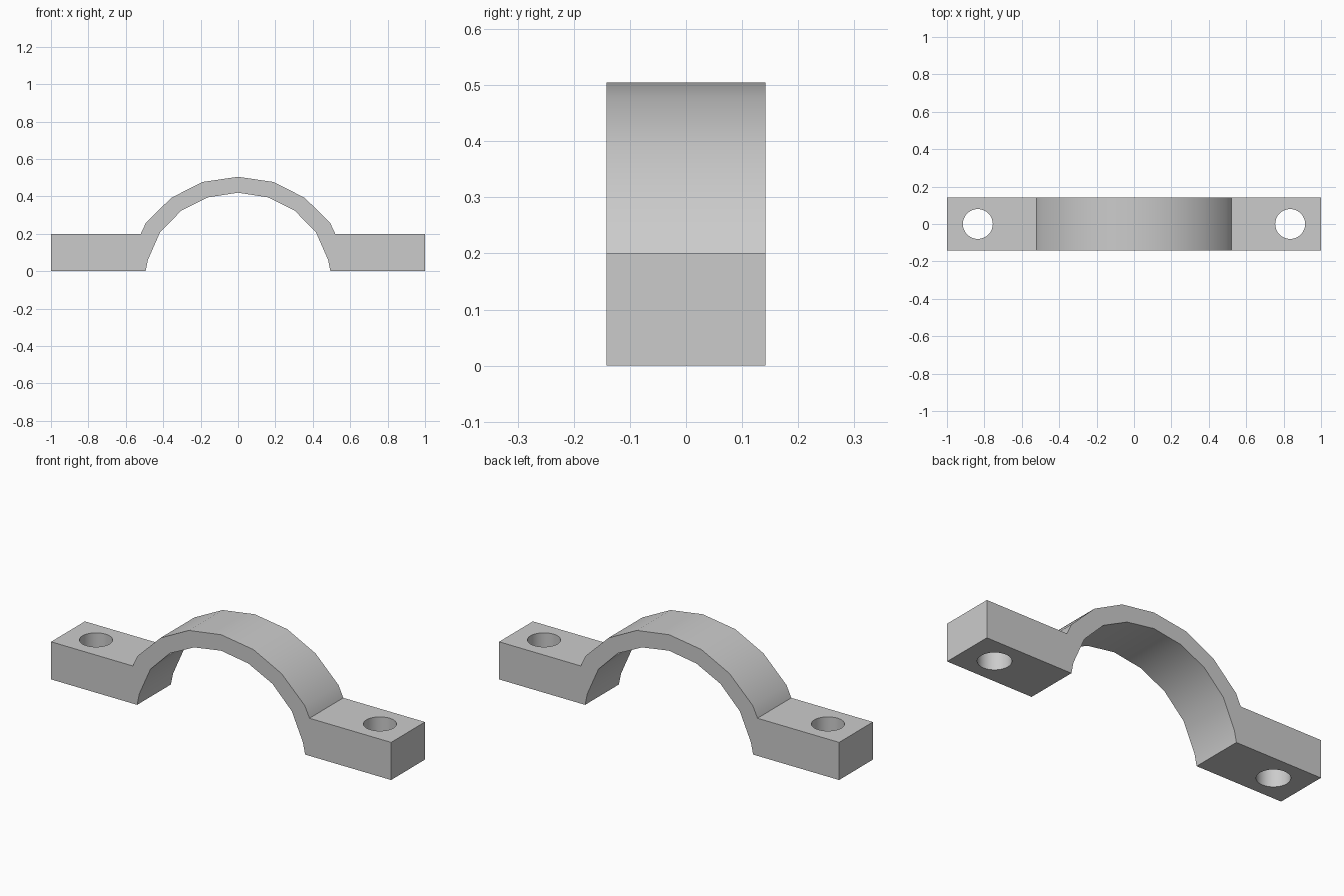
import bpy
import bmesh
import math

cube = bpy.data.objects.get("Cube")
if cube:
    bpy.data.objects.remove(cube, do_unlink=True)

HALF_DEPTH = 0.142
FOOT_HEIGHT = 0.2
HOLE_X, HOLE_RADIUS = 0.835, 0.08

# Plain grey material
grey = bpy.data.materials.new("plain_grey")
grey.use_nodes = True
colour = (0.6, 0.6, 0.6, 1.0)
grey.diffuse_color = colour
grey.node_tree.nodes["Principled BSDF"].inputs["Base Color"].default_value = colour


def mirrored(half):
    """Reflect a right-hand outline, running from the centre outward, to both sides."""
    return [(-x, z) for x, z in reversed(half) if x > 0] + half


# Clamp outline: arch top with feet, then arch underside
outer = mirrored([(0, 0.505), (0.19, 0.477), (0.356, 0.393), (0.492, 0.26),
                  (0.52, FOOT_HEIGHT), (1, FOOT_HEIGHT), (1, 0)])
inner = mirrored([(0, 0.42), (0.16, 0.395), (0.302, 0.325), (0.416, 0.21),
                  (0.482, 0.06), (0.494, 0)])
outline = outer + inner[::-1]

# Strap clamp body, extruded front to back
bm = bmesh.new()
front = bm.faces.new([bm.verts.new((x, -HALF_DEPTH, z)) for x, z in outline])
extruded = bmesh.ops.extrude_face_region(bm, geom=[front])["geom"]
bmesh.ops.translate(bm, vec=(0, 2 * HALF_DEPTH, 0),
                    verts=[v for v in extruded if isinstance(v, bmesh.types.BMVert)])
bmesh.ops.recalc_face_normals(bm, faces=bm.faces)
mesh = bpy.data.meshes.new("strap_clamp")
bm.to_mesh(mesh)
bm.free()
clamp = bpy.data.objects.new("strap_clamp", mesh)
bpy.context.collection.objects.link(clamp)
mesh.materials.append(grey)

# Screw holes through both feet
for side, name in ((-1, "right"), (1, "left")):
    bpy.ops.mesh.primitive_cylinder_add(vertices=32, radius=HOLE_RADIUS, depth=1,
                                        location=(side * HOLE_X, 0, FOOT_HEIGHT / 2))
    cutter = bpy.context.object
    cutter.name = name + "_hole_cutter"
    cutter.hide_render = True
    cutter.data.materials.append(grey)
    cut = clamp.modifiers.new(name + "_screw_hole", "BOOLEAN")
    cut.operation = "DIFFERENCE"
    cut.solver = "EXACT"
    cut.object = cutter
    bpy.ops.object.select_all(action="DESELECT")
    clamp.select_set(True)
    bpy.context.view_layer.objects.active = clamp
    bpy.ops.object.modifier_apply(modifier=cut.name)
    bpy.data.objects.remove(cutter, do_unlink=True)

# Smooth arch and bores, sharp corners
bpy.ops.object.shade_smooth_by_angle(angle=math.radians(30))
